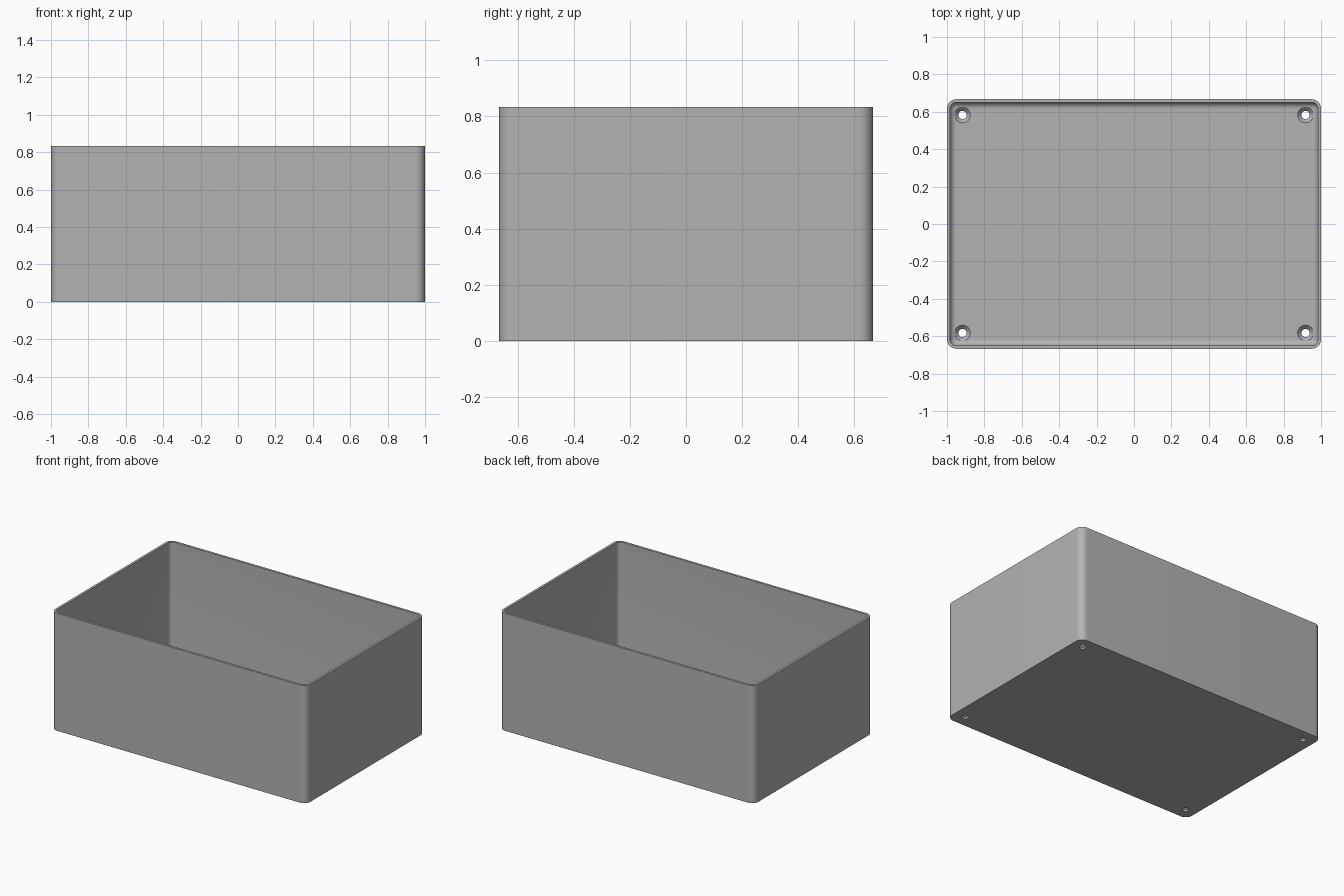
import bpy, bmesh, math

cube = bpy.data.objects.get("Cube")
if cube:
    bpy.data.objects.remove(cube, do_unlink=True)

HALF_X, HALF_Y, HEIGHT = 1.0, 0.667, 0.833
CORNER, WALL, FLOOR, FILLET = 0.05, 0.0167, 0.033, 0.033
SEGMENTS = 12

grey = bpy.data.materials.new("plain_grey")
grey.use_nodes = True
colour = (0.45, 0.45, 0.45, 1)
grey.diffuse_color = colour
grey.node_tree.nodes["Principled BSDF"].inputs["Base Color"].default_value = colour


def make_object(name, bm):
    bmesh.ops.remove_doubles(bm, verts=bm.verts, dist=1e-5)
    bmesh.ops.recalc_face_normals(bm, faces=bm.faces)
    mesh = bpy.data.meshes.new(name)
    bm.to_mesh(mesh)
    bm.free()
    mesh.materials.append(grey)
    obj = bpy.data.objects.new(name, mesh)
    bpy.context.collection.objects.link(obj)
    return obj


def loft(bm, rings):
    """Skin a stack of closed rings and cap both ends."""
    loops = [[bm.verts.new(p) for p in ring] for ring in rings]
    n = len(loops[0])
    for a, b in zip(loops, loops[1:]):
        for i in range(n):
            j = (i + 1) % n
            bm.faces.new((a[i], a[j], b[j], b[i]))
    bm.faces.new(loops[0][::-1])
    bm.faces.new(loops[-1])


def rounded_ring(inset, z):
    radius = max(CORNER - inset, 0)
    cx, cy = HALF_X - inset - radius, HALF_Y - inset - radius
    points = []
    for quarter, (sx, sy) in enumerate([(1, 1), (-1, 1), (-1, -1), (1, -1)]):
        for k in range(SEGMENTS + 1):
            a = (quarter + k / SEGMENTS) * math.pi / 2
            points.append((sx * cx + radius * math.cos(a),
                           sy * cy + radius * math.sin(a), z))
    return points


# Open box: outer wall, rim, inner wall, rounded inner floor edge
profile = [(0, 0), (0, HEIGHT), (WALL, HEIGHT)]
for k in range(9):
    a = k / 8 * math.pi / 2
    profile.append((WALL + FILLET * (1 - math.cos(a)),
                    FLOOR + FILLET * (1 - math.sin(a))))
bm = bmesh.new()
loft(bm, [rounded_ring(*p) for p in profile])
box = make_object("open_box", bm)

# Countersunk screw holes in the four floor corners
hole_profile = [(0.022, -0.05), (0.022, 0.012), (0.042, FLOOR), (0.042, 0.1)]
bm = bmesh.new()
for sx in (-1, 1):
    for sy in (-1, 1):
        loft(bm, [[(sx * 0.917 + r * math.cos(i * math.tau / 32),
                    sy * 0.583 + r * math.sin(i * math.tau / 32), z)
                   for i in range(32)] for r, z in hole_profile])
cutter = make_object("screw_hole_cutter", bm)
cutter.hide_render = True

cut = box.modifiers.new("screw_holes", "BOOLEAN")
cut.operation = "DIFFERENCE"
cut.solver = "EXACT"
cut.object = cutter
bpy.ops.object.select_all(action="DESELECT")
bpy.context.view_layer.objects.active = box
box.select_set(True)
bpy.ops.object.modifier_apply(modifier=cut.name)
bpy.data.objects.remove(cutter, do_unlink=True)

bpy.ops.object.shade_smooth_by_angle(angle=math.radians(30))
